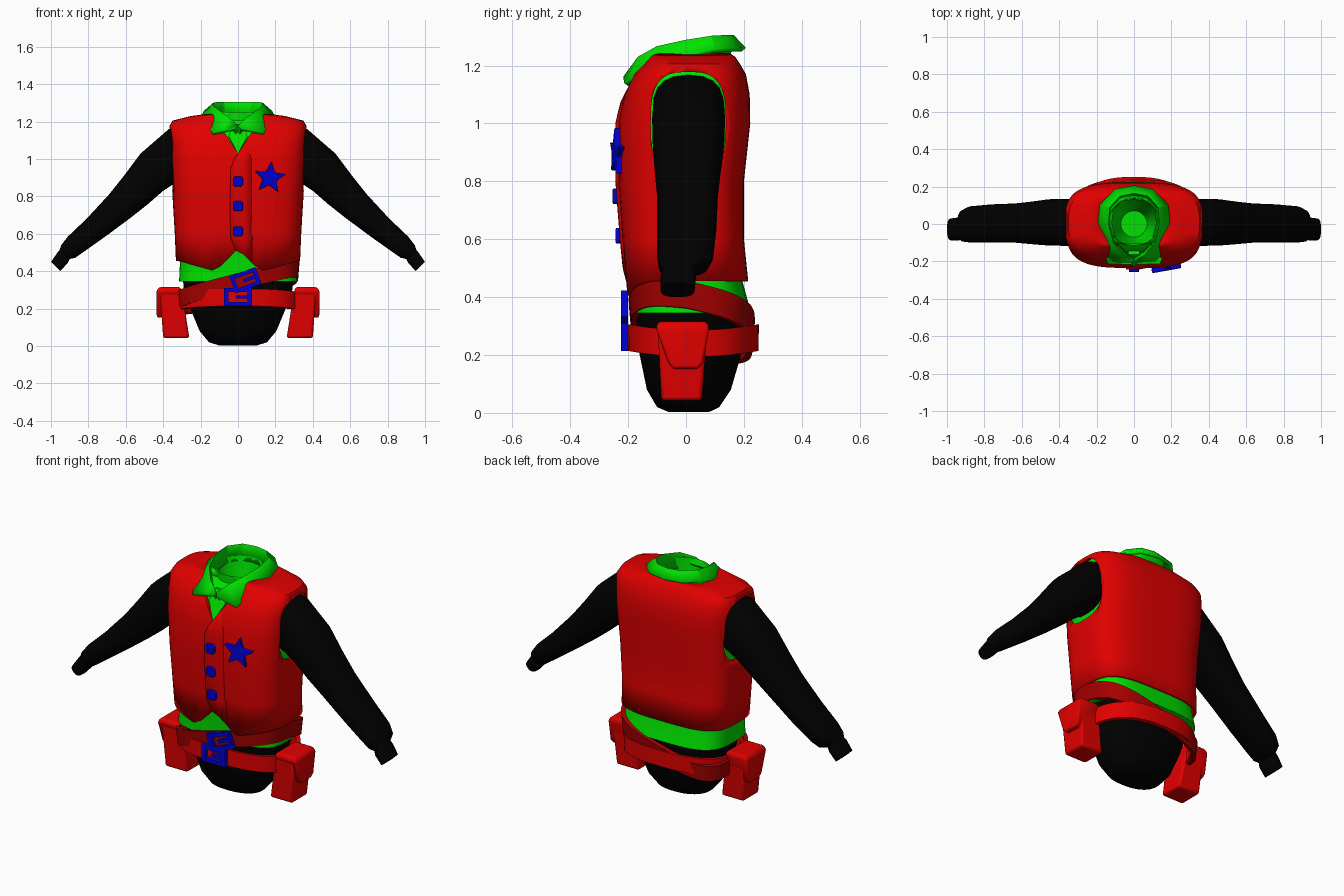
import bpy, bmesh
from math import sin, cos, pi, radians, copysign
from mathutils import Vector, Matrix

if "Cube" in bpy.data.objects:
    bpy.data.objects.remove(bpy.data.objects["Cube"])


def material(name, rgb):
    m = bpy.data.materials.new(name)
    m.use_nodes = True
    m.diffuse_color = (*rgb, 1)
    m.node_tree.nodes["Principled BSDF"].inputs["Base Color"].default_value = (*rgb, 1)
    return m


RED = material("red", (0.76, 0, 0))
DARK_RED = material("dark red", (0.38, 0, 0))
GREEN = material("green", (0, 0.76, 0))
BLUE = material("blue", (0, 0, 0.66))
BLACK = material("black", (0, 0, 0))


def finish(name, bm, mat, angle=40, bevel=0):
    bmesh.ops.recalc_face_normals(bm, faces=bm.faces)
    me = bpy.data.meshes.new(name)
    bm.to_mesh(me)
    bm.free()
    ob = bpy.data.objects.new(name, me)
    bpy.context.collection.objects.link(ob)
    me.materials.append(mat)
    if bevel:
        mod = ob.modifiers.new("bevel", "BEVEL")
        mod.width, mod.segments = bevel, 2
    bpy.ops.object.select_all(action="DESELECT")
    ob.select_set(True)
    bpy.context.view_layer.objects.active = ob
    bpy.ops.object.shade_smooth_by_angle(angle=radians(angle))
    return ob


def loft(name, rings, mat, caps=(True, True), around=True, loop=False, **kw):
    """Skin a list of point rings; loop joins the last ring to the first."""
    bm = bmesh.new()
    rows = [[bm.verts.new(p) for p in r] for r in rings]
    n = len(rows[0])
    for a, b in zip(rows, rows[1:] + (rows[:1] if loop else [])):
        for i in range(n if around else n - 1):
            j = (i + 1) % n
            bm.faces.new((a[i], a[j], b[j], b[i]))
    for cap, row in zip(caps, (rows[0], rows[-1])):
        if cap and around and not loop:
            bm.faces.new(row)
    return finish(name, bm, mat, **kw)


def prism(name, outline, depth, mat, matrix=Matrix(), **kw):
    """Extrude an (x, z) outline along y, centred."""
    rings = [[matrix @ Vector((x, y, z)) for x, z in outline] for y in (-depth / 2, depth / 2)]
    return loft(name, rings, mat, **kw)


def lerp_table(table, t):
    for a, b in zip(table, table[1:]):
        if t <= b[0]:
            f = max(0, (t - a[0]) / (b[0] - a[0]))
            return [p + (q - p) * f for p, q in zip(a, b)]
    return table[-1]


def oval(z, rx, yf, yb, e=3.4, n=56):
    pts = []
    for i in range(n):
        c, s = cos(2 * pi * i / n), sin(2 * pi * i / n)
        y = abs(s) ** (2 / e) * (yb if s > 0 else yf)
        pts.append(Vector((copysign(abs(c) ** (2 / e), c) * rx, y, z)))
    return pts


def modify(ob, kind, **props):
    mod = ob.modifiers.new(kind.lower(), kind)
    for k, v in props.items():
        setattr(mod, k, v)
    bpy.context.view_layer.objects.active = ob
    bpy.ops.object.modifier_apply(modifier=mod.name)


# Torso sections: height, half width, front y, back y
TORSO = [(0.455, 0.332, -0.205, 0.215), (0.6, 0.338, -0.22, 0.2), (0.8, 0.35, -0.235, 0.2),
         (1.0, 0.362, -0.235, 0.222), (1.1, 0.367, -0.212, 0.22), (1.17, 0.37, -0.18, 0.207),
         (1.205, 0.35, -0.145, 0.187), (1.23, 0.25, -0.125, 0.17), (1.243, 0.15, -0.12, 0.15)]


def front_y(x, z, e=3.4):
    _, rx, yf, _ = lerp_table(TORSO, z)
    return yf * (1 - (abs(x) / rx) ** e) ** (1 / e)


def hem(x):
    return lerp_table([(0, 0.52), (0.12, 0.40), (0.32, 0.455)], abs(x))[1]


# Vest, with pointed front hem, neck opening and armholes
rings = [oval(*t) for t in TORSO]
for p in rings[0]:
    if p.y < -0.08:
        p.z = hem(p.x)
vest = loft("vest", rings, RED, caps=(False, False))
modify(vest, "SOLIDIFY", thickness=0.016, offset=-1)
cutters = [prism("neck_cutter", [(0, 1.03), (0.09, 1.17), (0.09, 1.4), (-0.09, 1.4), (-0.09, 1.17)],
                 0.4, RED, Matrix.Translation((0, -0.23, 0)))]
for side in (-1, 1):
    hole = [[(side * x, 0.008 + p.x, 1.0 + p.y) for p in oval(0, 0.13, -0.17, 0.178, 3, 32)]
            for x in (0.2, 0.5)]
    cutters.append(loft("armhole_cutter", hole, RED))
for c in cutters:
    modify(vest, "BOOLEAN", object=c, operation="DIFFERENCE", solver="EXACT")
    bpy.data.objects.remove(c)

# Overlapping front edge of the vest, sinking into the panel away from the edge
edge = [(0.52, -0.01), (0.58, -0.04), (0.7, -0.042), (0.8, -0.042), (0.95, -0.04), (1.0, -0.02), (1.03, 0)]
strip = []
for z, x0 in edge:
    row = []
    for x, out in ((x0, 0.005), (0.03, 0.004), (0.08, -0.006)):
        h = hem(x) if z == 0.52 else 1.03 + 1.5 * x if z == 1.03 else z
        row.append((x, front_y(x, h) - out, h))
    strip.append(row)
lap = loft("vest_front_edge", strip, RED, around=False)
modify(lap, "SOLIDIFY", thickness=0.008, offset=0)

# Shirt with an open neck
shirt = [oval(0.345, 0.315, -0.182, 0.225), oval(0.455, 0.31, -0.18, 0.195)]
shirt += [oval(z - 0.012, rx - 0.025, yf + 0.022, yb - 0.022) for z, rx, yf, yb in TORSO[1:-1]]
shirt += [oval(1.25, 0.135, -0.115, 0.14, 2), oval(1.1, 0.115, -0.11, 0.11, 2), oval(0.9, 0.07, -0.07, 0.07, 2)]
loft("shirt", shirt, GREEN)
prism("shirt_placket", [(0, -0.08), (0.05, 0.02), (0.03, 0.09), (-0.03, 0.09), (-0.05, 0.02)], 0.02, GREEN,
      Matrix.Translation((0, -0.188, 1.1)) @ Matrix.Rotation(radians(-22), 4, "X"))

# Folded collar: half rows from front to back
fold = [(0.006, -0.195, 1.172), (0.06, -0.165, 1.222), (0.112, -0.1, 1.258), (0.138, 0, 1.28),
        (0.13, 0.09, 1.294), (0.075, 0.15, 1.297), (0, 0.165, 1.297)]
leaf = [(0.016, -0.208, 1.158), (0.135, -0.208, 1.135), (0.172, -0.12, 1.185), (0.187, 0, 1.228),
        (0.178, 0.1, 1.25), (0.1, 0.18, 1.255), (0, 0.2, 1.255)]
stand = [(x * 0.92, y * 0.86, z - 0.075) for x, y, z in fold]
rows = [[(-x, y, z) for x, y, z in half] + half[::-1] for half in (stand, fold, leaf)]
for row in rows:
    del row[len(row) // 2]
collar = loft("collar", rows, GREEN, around=False, angle=30)
modify(collar, "SOLIDIFY", thickness=0.018, offset=0)

# Sleeves: upper point, lower point (x, z), front y, back y
ARM = [((0.27, 1.185), (0.27, 0.9), -0.115, 0.13), ((0.37, 1.16), (0.34, 0.87), -0.117, 0.135),
       ((0.52, 1.03), (0.4, 0.83), -0.115, 0.132), ((0.61, 0.91), (0.48, 0.76), -0.108, 0.12),
       ((0.69, 0.81), (0.575, 0.685), -0.1, 0.11), ((0.81, 0.68), (0.71, 0.585), -0.1, 0.105),
       ((0.91, 0.585), (0.83, 0.5), -0.1, 0.095), ((0.945, 0.54), (0.87, 0.472), -0.095, 0.075),
       ((0.953, 0.515), (0.9, 0.465), -0.08, 0.03), ((0.965, 0.5), (0.91, 0.445), -0.088, 0.035),
       ((1.0, 0.45), (0.95, 0.4), -0.088, 0.03)]
for side, label in ((1, "left"), (-1, "right")):
    rings = []
    for (tx, tz), (bx, bz), yf, yb in ARM:
        mid, up = Vector((tx + bx, yf + yb, tz + bz)) / 2, Vector((tx - bx, 0, tz - bz)) / 2
        ring = [mid + up * p.x + Vector((0, p.y, 0)) for p in oval(0, 1, (yf - yb) / 2, (yb - yf) / 2, 2.7, 20)]
        rings.append([(side * p.x, p.y, p.z) for p in ring])
    loft(label + "_sleeve", rings, BLACK)

# Hips
HIPS = [(0.003, 0.1, -0.06, 0.08), (0.02, 0.155, -0.1, 0.115), (0.08, 0.205, -0.135, 0.155),
        (0.2, 0.255, -0.16, 0.19), (0.3, 0.29, -0.17, 0.2), (0.37, 0.295, -0.17, 0.19)]
loft("hips", [oval(*h, e=2.3) for h in HIPS], BLACK)


# Belts, swept as closed bands
def belt(name, mat, rx, yf, yb, height, half, flare, e):
    rings = []
    for dz, grow in ((-half, 0), (half, flare), (half, flare - 0.02), (-half, -0.02)):
        ring = oval(0, rx + grow, yf - grow, yb + grow, e)
        rings.append([(p.x, p.y, height(p.x, p.y) + dz) for p in ring])
    loft(name, rings, mat, loop=True)


belt("lower_belt", RED, 0.325, -0.2, 0.25, lambda x, y: 0.24 + 0.4 * y * y - 0.02 * y, 0.046, 0.002, 2.5)
belt("upper_belt", DARK_RED, 0.322, -0.19, 0.23,
     lambda x, y: 0.325 + 0.26 * x - 0.22 * max(y, 0) - 0.1 * min(y, 0), 0.046, 0.008, 3.2)


# Buckles: frame bars and a prong
def buckle(name, x, y, z, turn):
    place = Matrix.Translation((x, y, z)) @ Matrix.Rotation(radians(-turn), 4, "Y")
    bm = bmesh.new()
    bars = [(0, 0.037, 0.148, 0.022), (0, -0.037, 0.148, 0.022), (-0.063, 0, 0.022, 0.09),
            (0.063, 0, 0.022, 0.09), (0.03, 0, 0.08, 0.018)]
    for bx, bz, w, h in bars:
        size = Matrix.Diagonal((w, 0.024, h, 1))
        bmesh.ops.create_cube(bm, size=1, matrix=place @ Matrix.Translation((bx, 0, bz)) @ size)
    finish(name, bm, BLUE)


buckle("lower_buckle", 0, -0.212, 0.262, 0)
buckle("upper_buckle", 0.04, -0.212, 0.352, 20)

# Vest buttons
for i, z in enumerate((0.88, 0.748, 0.612)):
    a, b = 0.027, 0.018
    outline = [(a, b), (b, a), (-b, a), (-a, b), (-a, -b), (-b, -a), (b, -a), (a, -b)]
    prism(f"button_{i + 1}", outline, 0.026, BLUE, Matrix.Translation((0, front_y(0, z) - 0.009, z)), bevel=0.004)

# Star badge
star = [(r * sin(pi * i / 5), r * cos(pi * i / 5)) for i in range(10) for r in [0.038 if i % 2 else 0.086]]
prism("star_badge", star, 0.028, BLUE, Matrix.Translation((0.17, front_y(0.17, 0.9) - 0.007, 0.9))
      @ Matrix.Rotation(radians(10), 4, "Z") @ Matrix.Rotation(radians(6), 4, "Y"), bevel=0.004)


# Hip pouches with flaps
def box_ring(x0, x1, y0, y1, z, side):
    return [(side * x, y, z) for x, y in ((x0, y0), (x1, y0), (x1, y1), (x0, y1))]


for side, label in ((1, "left"), (-1, "right")):
    body = [box_ring(0.26, 0.4, -0.085, 0.055, 0.042, side), box_ring(0.3, 0.418, -0.098, 0.075, 0.3, side)]
    loft(label + "_pouch", body, RED, bevel=0.012)
    flap = [box_ring(0.36, 0.432, -0.045, 0.042, 0.152, side), box_ring(0.34, 0.436, -0.062, 0.06, 0.175, side),
            box_ring(0.3, 0.436, -0.104, 0.08, 0.295, side), box_ring(0.31, 0.42, -0.095, 0.072, 0.315, side)]
    loft(label + "_pouch_flap", flap, RED, bevel=0.008)
